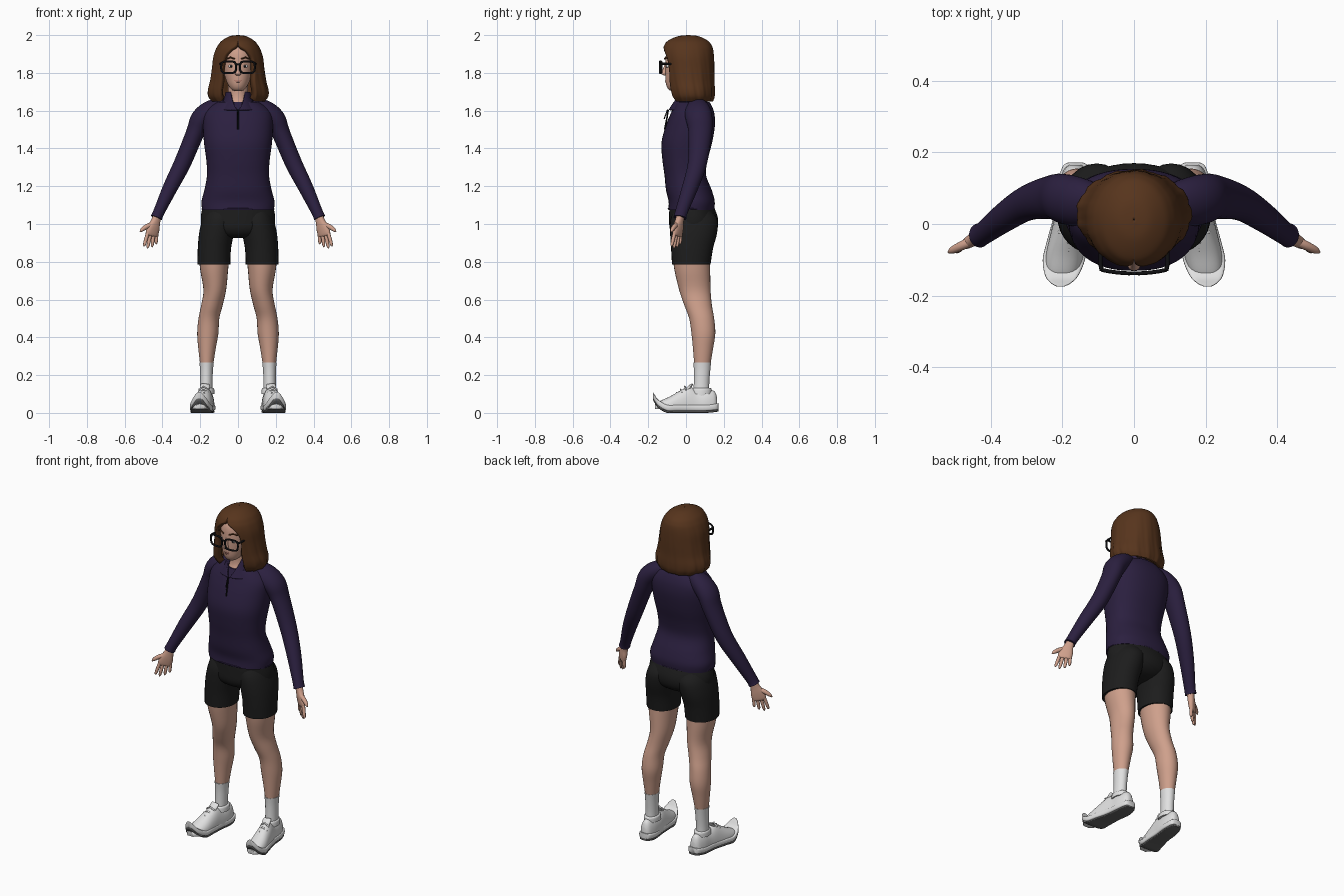
import bpy, bmesh
from math import sin, cos, pi, copysign
from mathutils import Vector

if "Cube" in bpy.data.objects:
    bpy.data.objects.remove(bpy.data.objects["Cube"])


def material(name, r, g, b):
    m = bpy.data.materials.new(name)
    m.use_nodes = True
    m.diffuse_color = (r, g, b, 1)
    bsdf = m.node_tree.nodes["Principled BSDF"]
    bsdf.inputs["Base Color"].default_value = (r, g, b, 1)
    bsdf.inputs["Roughness"].default_value = 0.8
    return m


SKIN = material("skin", 0.62, 0.35, 0.26)
HAIR = material("brown hair", 0.095, 0.035, 0.012)
SHIRT = material("dark purple cloth", 0.024, 0.014, 0.05)
SHORTS = material("black cloth", 0.012, 0.012, 0.012)
WHITE = material("white", 0.75, 0.75, 0.75)
SOLE = material("dark grey rubber", 0.12, 0.12, 0.12)
BLACK = material("black plastic", 0.005, 0.005, 0.006)
LIPS = material("lips", 0.42, 0.16, 0.13)


def finish(bm, name, mat, mirror=False, angle=0.9):
    bmesh.ops.recalc_face_normals(bm, faces=bm.faces)
    mesh = bpy.data.meshes.new(name)
    bm.to_mesh(mesh)
    bm.free()
    mesh.materials.append(mat)
    mesh.shade_smooth()
    mesh.set_sharp_from_angle(angle=angle)
    ob = bpy.data.objects.new(name, mesh)
    bpy.context.collection.objects.link(ob)
    if mirror:
        ob.modifiers.new("Mirror", 'MIRROR')
    return ob


def smooth_rows(rows, steps):
    """Catmull-Rom interpolation through rows of numbers."""
    out = []
    for i in range(len(rows) - 1):
        p0, p1 = rows[max(i - 1, 0)], rows[i]
        p2, p3 = rows[i + 1], rows[min(i + 2, len(rows) - 1)]
        for k in range(steps):
            t = k / steps
            out.append([b + 0.5 * t * (c - a + t * (2*a - 5*b + 4*c - d + t * (3*(b - c) + d - a)))
                        for a, b, c, d in zip(p0, p1, p2, p3)])
    return out + [list(rows[-1])]


def loft(name, mat, rows, mirror=False, axis=None, side=(1, 0, 0), power=2, n=28, steps=4, floor=None):
    """Rows are x, y, z, half width, half depth; rings follow the path or a fixed axis."""
    rows = smooth_rows(rows, steps)
    pts = [Vector(r[:3]) for r in rows]
    bm, rings = bmesh.new(), []
    for i, r in enumerate(rows):
        t = Vector(axis) if axis else (pts[min(i + 1, len(pts) - 1)] - pts[max(i - 1, 0)]).normalized()
        u = Vector(side)
        u = (u - t * u.dot(t)).normalized()
        v = t.cross(u)
        ring = []
        for k in range(n):
            c, s = cos(2 * pi * k / n), sin(2 * pi * k / n)
            c, s = (copysign(abs(w) ** (2 / power), w) for w in (c, s))
            p = pts[i] + u * c * max(r[3], 0.001) + v * s * max(r[4], 0.001)
            if floor is not None:
                p.z = max(p.z, floor)
            ring.append(bm.verts.new(p))
        rings.append(ring)
    for a, b in zip(rings, rings[1:]):
        for k in range(n):
            bm.faces.new((a[k], a[(k + 1) % n], b[(k + 1) % n], b[k]))
    bm.faces.new(rings[0])
    bm.faces.new(rings[-1])
    return finish(bm, name, mat, mirror)


def upright(name, mat, rows, **kw):
    """Centred loft from rows of z, y, half width, half depth."""
    return loft(name, mat, [(0, y, z, a, b) for z, y, a, b in rows], axis=(0, 0, 1), **kw)


def shell(name, mat, rows, thick, wave=0, n=72):
    """Open-fronted shell from rows of z, y, half width, half depth, front gap angle."""
    bm, rings = bmesh.new(), []
    rows = smooth_rows(rows, 5)
    for i, (z, y, a, b, gap) in enumerate(rows):
        gap, ring = max(gap, 0), []
        for k in range(n + 1):
            th = gap + (2 * pi - 2 * gap) * k / n
            f = 1 + wave * (i / len(rows)) ** 2 * (sin(13 * th) + 0.6 * sin(29 * th + z * 20))
            ring.append(bm.verts.new((a * f * sin(th), y - b * f * cos(th), z)))
        rings.append(ring)
    for p, q in zip(rings, rings[1:]):
        for k in range(n):
            bm.faces.new((p[k], p[k + 1], q[k + 1], q[k]))
    bmesh.ops.remove_doubles(bm, verts=bm.verts, dist=0.0002)
    ob = finish(bm, name, mat)
    mod = ob.modifiers.new("Thickness", 'SOLIDIFY')
    mod.thickness, mod.offset = thick, -1
    return ob


def ball(name, mat, loc, size, mirror=False):
    bm = bmesh.new()
    bmesh.ops.create_uvsphere(bm, u_segments=20, v_segments=12, radius=1)
    bmesh.ops.scale(bm, vec=size, verts=bm.verts)
    bmesh.ops.translate(bm, vec=loc, verts=bm.verts)
    return finish(bm, name, mat, mirror)


def wire(name, mat, points, r, cyclic=False, mirror=False):
    cu = bpy.data.curves.new(name, 'CURVE')
    cu.dimensions, cu.bevel_depth, cu.bevel_resolution, cu.use_fill_caps = '3D', r, 2, True
    sp = cu.splines.new('POLY')
    sp.points.add(len(points) - 1)
    for p, co in zip(sp.points, points):
        p.co = (*co, 1)
    sp.use_cyclic_u = cyclic
    cu.materials.append(mat)
    ob = bpy.data.objects.new(name, cu)
    bpy.context.collection.objects.link(ob)
    if mirror:
        ob.modifiers.new("Mirror", 'MIRROR')
    return ob


# Head, neck and face
upright("head", SKIN, [(1.703, -.06, .012, .012), (1.712, -.056, .034, .036), (1.74, -.04, .054, .066),
                       (1.79, -.02, .072, .09), (1.85, -.01, .083, .1), (1.91, 0, .083, .103),
                       (1.95, .01, .065, .085), (1.97, .01, .02, .03)], n=40)
upright("neck", SKIN, [(1.57, 0, .08, .085), (1.62, .008, .062, .072), (1.67, .015, .052, .055),
                       (1.76, .015, .054, .056)])
loft("nose", SKIN, [(0, -.105, 1.85, .008, .006), (0, -.113, 1.815, .011, .011),
                    (0, -.117, 1.795, .017, .014), (0, -.108, 1.785, .008, .006)], axis=(0, 0, 1), n=16)
for z, w in ((1.761, .024), (1.753, .019)):
    ball("lip", LIPS, (0, -.099, z), (w, .011, .005))
ball("eyes", WHITE, (.037, -.097, 1.835), (.015, .008, .008), True)
ball("irises", BLACK, (.037, -.103, 1.835), (.006, .004, .007), True)
wire("eyebrows", HAIR, [(.018, -.113, 1.874), (.04, -.106, 1.882), (.062, -.09, 1.874)], .004, mirror=True)

# Shoulder-length hair with a centre parting
shell("hair", HAIR, [(2.0, .012, .002, .002, 0), (1.994, .012, .045, .055, 0), (1.97, .01, .086, .106, 0),
                     (1.945, .01, .107, .126, .08), (1.92, .01, .12, .134, .35), (1.88, .012, .132, .136, .6),
                     (1.82, .016, .139, .134, .66), (1.76, .02, .148, .13, .62), (1.71, .026, .16, .126, .6),
                     (1.675, .03, .157, .12, .62), (1.648, .033, .137, .108, .7)], .035, wave=.022)

# Glasses: rounded square rims, bridge and temples
rim = []
for k in range(28):
    c, s = cos(2 * pi * k / 28), sin(2 * pi * k / 28)
    x = .05 + .039 * copysign(abs(c) ** .55, c)
    rim.append((x, -.138 + 1.2 * x * x, 1.83 + .031 * copysign(abs(s) ** .55, s)))
wire("glasses_rims", BLACK, rim, .0055, True, True)
wire("glasses_bridge", BLACK, [(-.012, -.137, 1.842), (0, -.138, 1.846), (.012, -.137, 1.842)], .005)
wire("glasses_temples", BLACK, [(.09, -.13, 1.848), (.094, -.11, 1.848), (.092, 0, 1.845)], .006, mirror=True)

# Pullover: body, collar, zip and sleeves
upright("shirt_body", SHIRT, [(1.075, .028, .19, .121), (1.12, .03, .193, .122), (1.18, .015, .178, .121),
                              (1.26, -.004, .164, .11), (1.34, -.005, .168, .12), (1.43, .004, .18, .134),
                              (1.52, .023, .185, .13), (1.58, .034, .18, .117), (1.62, .037, .15, .102),
                              (1.645, .035, .11, .09)], power=2.3, n=48)
shell("collar", SHIRT, [(1.7, .03, .066, .066, .65), (1.67, .025, .072, .08, .5), (1.64, .022, .086, .095, .28),
                        (1.605, .025, .115, .116, .04)], .01)
wire("zip", BLACK, [(0, -.094, 1.605), (0, -.101, 1.56), (0, -.113, 1.5)], .004)
wire("zip_pull", BLACK, [(0, -.098, 1.605), (0, -.116, 1.555)], .003)
loft("sleeves", SHIRT, [(.07, .045, 1.61, .05, .06), (.14, .058, 1.597, .056, .07), (.195, .07, 1.555, .056, .07),
                        (.228, .075, 1.48, .048, .062), (.295, .06, 1.32, .045, .05), (.36, .02, 1.19, .039, .042),
                        (.418, -.024, 1.065, .03, .033), (.432, -.032, 1.033, .031, .034)], mirror=True)
# Raglan seams on the front of the shoulders
wire("hem", SHIRT, [(.19 * cos(k * pi / 24), .028 + .121 * sin(k * pi / 24), 1.08) for k in range(48)], .004, True)

# Hands: palm, four fingers and thumb
W = Vector((.82, -.57, 0))
loft("palms", SKIN, [(.425, -.028, 1.05, .023, .02), (.436, -.035, 1.015, .026, .019), (.447, -.041, .98, .037, .018),
                     (.457, -.046, .945, .038, .014), (.459, -.047, .935, .03, .008)],
     mirror=True, side=W, power=2.4, n=20)
for name, k, length in (("little", -.029, .055), ("ring", -.01, .07), ("middle", .01, .076), ("index", .029, .066)):
    base = Vector((.455, -.045, .95)) + W * k
    way = Vector((.16, -.14, -1)) + W * k * 5
    loft(name + "_fingers", SKIN, [(*(base + way * length * t), r, r) for t, r in
                                  ((0, .0095), (.5, .0095), (.9, .0075), (1.04, .002))],
         mirror=True, n=12, steps=3)
loft("thumbs", SKIN, [(.445, -.045, 1.0, .014, .014), (.48, -.06, .988, .013, .013),
                      (.507, -.073, .97, .01, .01), (.518, -.079, .958, .003, .003)],
     mirror=True, side=(0, 1, 0), n=12)

# Shorts
upright("shorts_seat", SHORTS, [(.925, .03, .05, .05), (.94, .032, .13, .095), (.975, .038, .186, .124),
                                (1.03, .04, .197, .129), (1.095, .029, .187, .117)], n=40)
loft("shorts_legs", SHORTS, [(.128, .028, .785, .087, .102), (.125, .032, .87, .088, .111),
                             (.114, .04, .95, .092, .124), (.1, .042, 1.02, .09, .125),
                             (.09, .035, 1.07, .08, .1)], mirror=True, axis=(0, 0, 1), power=2.1)

# Legs and socks
loft("legs", SKIN, [(.127, .028, .82, .08, .098), (.126, .034, .75, .073, .094), (.123, .047, .65, .06, .083),
                    (.138, .064, .57, .057, .073), (.154, .083, .5, .055, .066), (.16, .092, .42, .056, .063),
                    (.164, .09, .34, .046, .053), (.166, .086, .25, .034, .042)], mirror=True, axis=(0, 0, 1))
loft("socks", WHITE, [(.17, .08, .07, .034, .045), (.168, .082, .15, .033, .041), (.167, .085, .22, .034, .043),
                      (.166, .086, .268, .038, .047)], mirror=True, axis=(0, 0, 1))

# Shoes: upper, midsole and outsole run from heel to toe
loft("shoe_uppers", WHITE, [(.164, .165, .03, .018, .05), (.165, .15, .03, .032, .085), (.167, .11, .03, .042, .093),
                            (.17, .06, .03, .044, .093), (.177, .015, .03, .046, .108), (.184, -.03, .03, .05, .088),
                            (.193, -.085, .03, .053, .057), (.2, -.135, .03, .045, .034),
                            (.203, -.165, .03, .022, .016)], mirror=True, axis=(0, -1, 0), power=2.2, floor=.02)
OUTLINE = [(.163, .172, .02), (.164, .16, .036), (.167, .11, .047), (.176, .03, .047), (.188, -.05, .056),
           (.196, -.1, .059), (.202, -.145, .046), (.204, -.166, .027), (.205, -.174, .012)]
for name, mat, z, h, grow in (("midsoles", WHITE, .027, .017, 0), ("outsoles", SOLE, .006, .006, -.004)):
    loft(name, mat, [(x, y, z + 20 * max(0, -.1 - y) ** 2 * 6 * .1 + 1.5 * max(0, y - .1) ** 2, w + grow, h)
                     for x, y, w in OUTLINE], mirror=True, axis=(0, -1, 0), power=5)
loft("shoe_tongues", WHITE, [(.178, .0, .115, .022, .012), (.175, .022, .14, .026, .009),
                             (.173, .034, .152, .022, .004)], mirror=True, n=16)
loft("shoe_openings", WHITE, [(.167, .08, .1, .043, .056), (.167, .082, .125, .041, .054),
                              (.167, .082, .131, .036, .048)], mirror=True, axis=(0, 0, 1))
for i in range(4):
    y, z = .0 - i * .022, .137 - i * .0165
    wire("shoelace", WHITE, [(.155 + i * .002, y, z - .014), (.182, y - .006, z + .003),
                             (.208 + i * .002, y, z - .014)], .0045, mirror=True)
